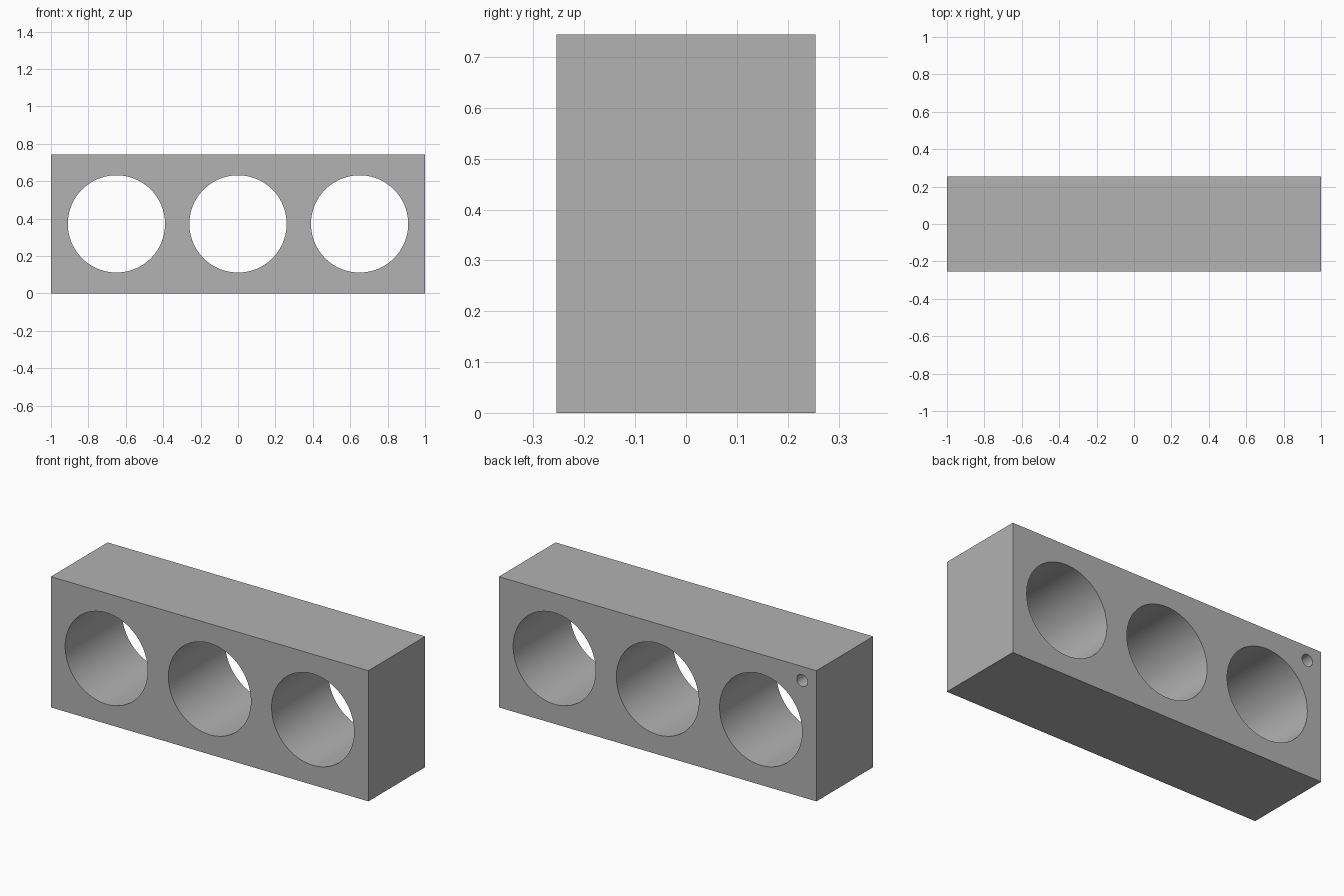
import bpy
import math

default = bpy.data.objects.get("Cube")
if default:
    bpy.data.objects.remove(default, do_unlink=True)

WIDTH, DEPTH, HEIGHT = 2.0, 0.51, 0.744

grey = bpy.data.materials.new("plain grey")
grey.use_nodes = True
colour = (0.445, 0.445, 0.445, 1)
grey.diffuse_color = colour
grey.node_tree.nodes["Principled BSDF"].inputs["Base Color"].default_value = colour

# Solid block
bpy.ops.mesh.primitive_cube_add(size=1, location=(0, 0, HEIGHT / 2))
block = bpy.context.object
block.name = "drilled_block"
block.scale = (WIDTH, DEPTH, HEIGHT)
bpy.ops.object.transform_apply(location=True, rotation=False, scale=True)
block.data.materials.append(grey)


def drill(name, x, z, radius, y_start, y_end, sides):
    """Cut a round hole along y through the block."""
    bpy.ops.mesh.primitive_cylinder_add(
        vertices=sides, radius=radius, depth=y_end - y_start,
        location=(x, (y_start + y_end) / 2, z), rotation=(math.pi / 2, 0, 0))
    cutter = bpy.context.object
    cutter.name = name
    cutter.hide_render = True
    cutter.data.materials.append(grey)
    cut = block.modifiers.new(name, 'BOOLEAN')
    cut.operation = 'DIFFERENCE'
    cut.solver = 'EXACT'
    cut.object = cutter
    bpy.context.view_layer.objects.active = block
    bpy.ops.object.modifier_apply(modifier=cut.name)
    bpy.data.objects.remove(cutter, do_unlink=True)


# Three large through holes
for x in (-0.65, 0, 0.65):
    drill("large_hole_cutter", x, HEIGHT / 2, 0.26, -DEPTH, DEPTH, 96)

# Small blind hole in the upper corner of the back
drill("small_hole_cutter", -0.91, 0.664, 0.034, 0, DEPTH, 32)

# Smooth bores with crisp rims
bpy.ops.object.select_all(action='DESELECT')
block.select_set(True)
bpy.context.view_layer.objects.active = block
bpy.ops.object.shade_smooth_by_angle(angle=math.radians(30))
